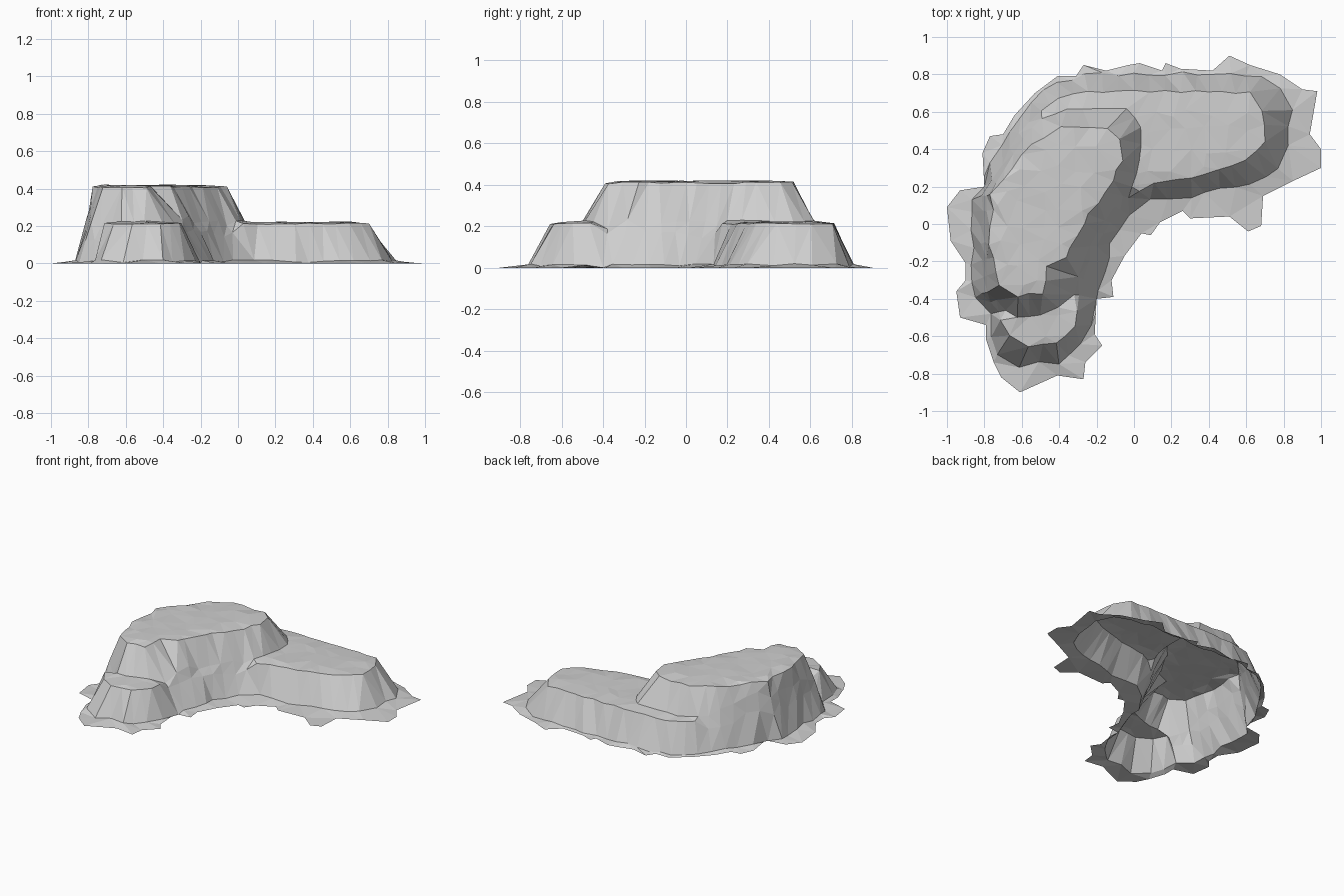
import bpy, random
from mathutils import Vector
from mathutils.geometry import delaunay_2d_cdt

if "Cube" in bpy.data.objects:
    bpy.data.objects.remove(bpy.data.objects["Cube"])

random.seed(4)

# Nested outlines seen from above
SKIRT = [(-1.0, .09), (-.93, .18), (-.80, .20), (-.81, .38), (-.77, .47), (-.70, .48), (-.64, .58),
         (-.53, .70), (-.41, .79), (-.31, .79), (-.27, .85), (-.15, .82), (-.03, .85), (.03, .86),
         (.15, .82), (.17, .86), (.25, .83), (.42, .82), (.51, .90), (.62, .85), (.78, .80),
         (.90, .72), (.98, .71), (.94, .48), (1.0, .40), (1.0, .30), (.85, .23), (.69, .15),
         (.68, -.01), (.61, -.04), (.51, .04), (.30, .03), (.26, .07), (.14, .01), (.09, -.06),
         (.04, -.05), (-.05, -.17), (-.12, -.30), (-.11, -.39), (-.20, -.40), (-.21, -.59),
         (-.17, -.65), (-.26, -.74), (-.27, -.83), (-.41, -.81), (-.61, -.90), (-.71, -.82),
         (-.75, -.74), (-.79, -.62), (-.79, -.54), (-.93, -.50), (-.95, -.36), (-.90, -.30),
         (-.90, -.21), (-.98, -.09)]
FOOT = [(-.86, .14), (-.76, .33), (-.67, .50), (-.54, .66), (-.42, .75), (-.26, .80), (.25, .805),
        (.68, .79), (.79, .73), (.84, .62), (.83, .42), (.77, .30), (.62, .22), (.30, .15),
        (.08, .13), (-.02, .05), (-.12, -.11), (-.18, -.35), (-.225, -.55), (-.29, -.65),
        (-.40, -.74), (-.61, -.755), (-.72, -.69), (-.77, -.60), (-.76, -.47), (-.86, -.39), (-.86, -.12)]
LEDGE = [(-.81, .15), (-.71, .32), (-.61, .48), (-.50, .60), (-.40, .67), (-.25, .71), (.25, .71),
         (.62, .70), (.69, .61), (.70, .44), (.60, .335), (.30, .25), (.10, .215), (-.03, .14),
         (-.17, -.05), (-.24, -.20), (-.30, -.38), (-.32, -.55), (-.41, -.64), (-.56, -.65),
         (-.66, -.60), (-.71, -.52), (-.72, -.47), (-.81, -.37), (-.815, -.10)]
UPPER_FOOT = [(-.79, .15), (-.69, .30), (-.59, .46), (-.49, .56), (-.36, .61), (-.04, .62), (.04, .52),
              (.03, .34), (-.01, .20), (-.10, .09), (-.20, -.05), (-.265, -.19), (-.325, -.38),
              (-.41, -.45), (-.50, -.49), (-.62, -.50), (-.69, -.46), (-.785, -.36), (-.795, -.10)]
SUMMIT = [(-.76, .16), (-.66, .30), (-.55, .43), (-.40, .51), (-.15, .515), (-.08, .46), (-.06, .35),
          (-.12, .24), (-.20, .12), (-.31, -.06), (-.36, -.19), (-.46, -.22), (-.50, -.37),
          (-.63, -.38), (-.73, -.32), (-.77, -.10)]


def inside(p, poly):
    hit = False
    for (ax, ay), (bx, by) in zip(poly, poly[1:] + poly[:1]):
        if (ay > p[1]) != (by > p[1]) and p[0] < (bx - ax) * (p[1] - ay) / (by - ay) + ax:
            hit = not hit
    return hit


def edge_distance(p, poly):
    best = 9
    for a, b in zip(poly, poly[1:] + poly[:1]):
        a, b, q = Vector(a), Vector(b), Vector(p)
        t = max(0, min(1, (q - a).dot(b - a) / (b - a).length_squared))
        best = min(best, (q - a.lerp(b, t)).length)
    return best


def resample(poly, step, jitter):
    out = []
    for a, b in zip(poly, poly[1:] + poly[:1]):
        a, b = Vector(a), Vector(b)
        n = max(1, round((b - a).length / step))
        for i in range(n):
            p = a.lerp(b, i / n)
            out.append((p.x + random.uniform(-jitter, jitter), p.y + random.uniform(-jitter, jitter)))
    return out


points, heights, edges = [], [], []


def add_contour(poly, height):
    start = len(points)
    for i, p in enumerate(poly):
        points.append(Vector(p))
        heights.append(height(p))
        edges.append((start + i, start + (i + 1) % len(poly)))


def ledge_height(p, flat, other):
    """Flat beside a ledge; where the ledge vanishes, follow one tall cliff."""
    if edge_distance(p, other) > .04:
        return flat + random.uniform(-.004, .004)
    low, high = edge_distance(p, FOOT), edge_distance(p, SUMMIT)
    return .015 + .395 * low / (low + high) + random.uniform(-.015, .015)


add_contour(SKIRT, lambda p: 0)
add_contour(resample(FOOT, .09, .012), lambda p: random.uniform(.004, .02))
add_contour(resample(LEDGE, .08, .007), lambda p: ledge_height(p, .213, UPPER_FOOT))
add_contour(resample(UPPER_FOOT, .08, .005), lambda p: ledge_height(p, .226, LEDGE))
add_contour(resample(SUMMIT, .08, .012), lambda p: random.uniform(.404, .416))

# Scattered points give the flat tops their faint unevenness
for i in range(-9, 10):
    for j in range(-8, 9):
        p = (i * .1 + random.uniform(-.03, .03), j * .1 + random.uniform(-.03, .03))
        z = None
        if inside(p, SUMMIT) and edge_distance(p, SUMMIT) > .03:
            z = .42
        elif inside(p, LEDGE) and not inside(p, UPPER_FOOT) and \
                min(edge_distance(p, LEDGE), edge_distance(p, UPPER_FOOT)) > .03:
            z = .222
        if z:
            points.append(Vector(p))
            heights.append(z + random.uniform(-.004, .002))

# Triangulate between the contours and keep what lies within the skirt
verts, _, faces, origin, _, _ = delaunay_2d_cdt(points, edges, [], 0, 1e-5)
coords = []
for v, src in zip(verts, origin):
    k = src[0] if src else min(range(len(points)), key=lambda n: (points[n] - v).length)
    coords.append((v.x, v.y, heights[k]))
kept = []
for f in faces:
    c = sum((verts[k] for k in f), Vector((0, 0))) / len(f)
    if inside(c, SKIRT):
        kept.append(f)

# The hollow rock shell
mesh = bpy.data.meshes.new("rock_plateau")
mesh.from_pydata(coords, [], kept)
mesh.update()
rock = bpy.data.objects.new("rock_plateau", mesh)
bpy.context.collection.objects.link(rock)

stone = bpy.data.materials.new("pale grey stone")
stone.diffuse_color = (.62, .62, .62, 1)
stone.use_nodes = True
stone.node_tree.nodes["Principled BSDF"].inputs["Base Color"].default_value = stone.diffuse_color
mesh.materials.append(stone)
